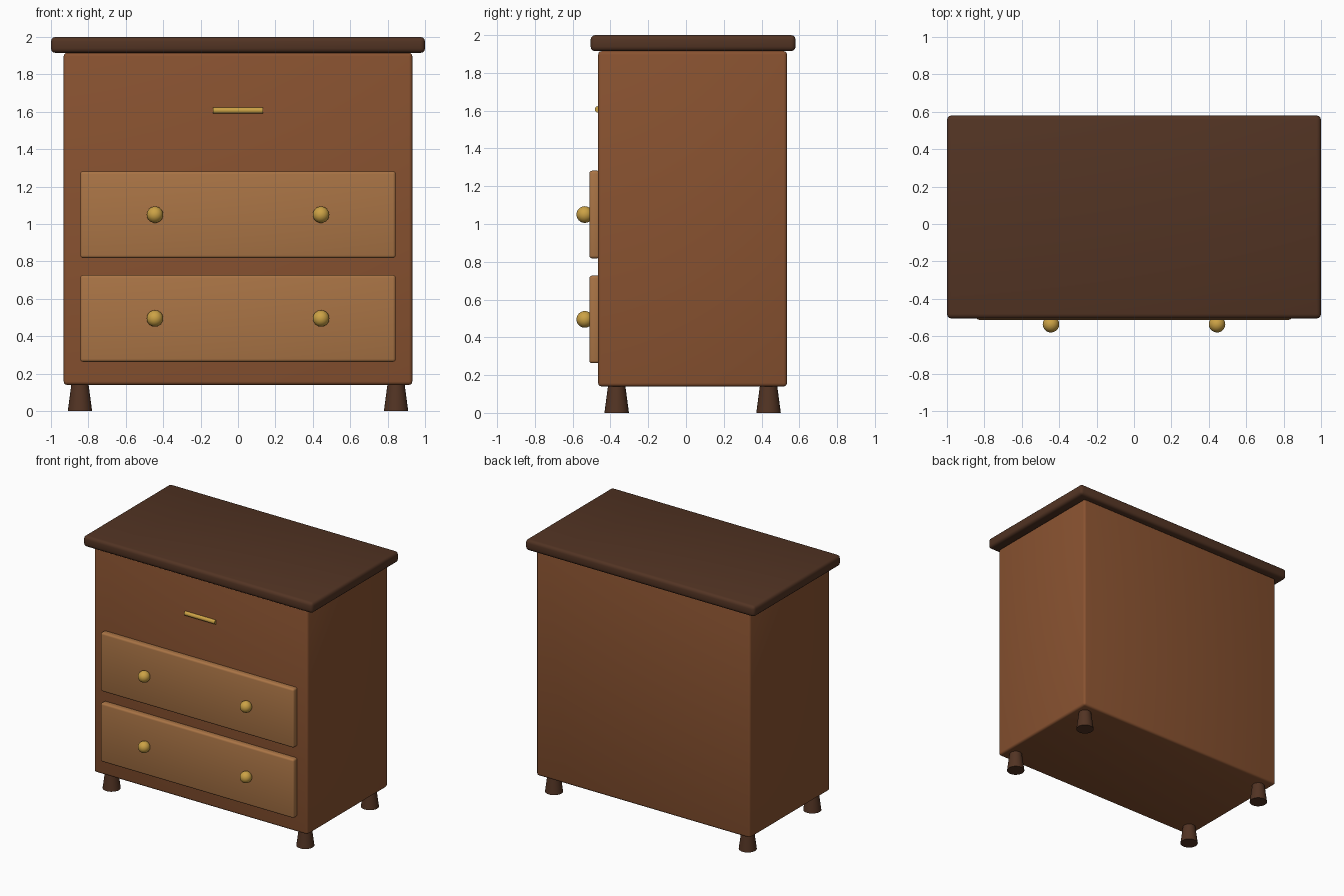
import bpy, math

if "Cube" in bpy.data.objects:
    bpy.data.objects.remove(bpy.data.objects["Cube"])


def material(name, rgb):
    m = bpy.data.materials.new(name)
    m.diffuse_color = (*rgb, 1)
    m.use_nodes = True
    m.node_tree.nodes["Principled BSDF"].inputs["Base Color"].default_value = m.diffuse_color
    return m


WOOD = material("brown_wood", (0.25, 0.085, 0.030))
DARK = material("dark_wood", (0.085, 0.034, 0.017))
LIGHT = material("light_wood", (0.40, 0.175, 0.060))
BRASS = material("brass", (0.60, 0.36, 0.06))


def finish(name, mat):
    ob = bpy.context.object
    ob.name = name
    ob.data.materials.append(mat)
    return ob


def box(name, lo, hi, mat, bevel):
    """Rounded box between two opposite corners."""
    bpy.ops.mesh.primitive_cube_add(size=1, location=[(a + b) / 2 for a, b in zip(lo, hi)])
    ob = finish(name, mat)
    ob.scale = [b - a for a, b in zip(lo, hi)]
    bpy.ops.object.transform_apply(location=False, rotation=False, scale=True)
    mod = ob.modifiers.new("rounded_edges", 'BEVEL')
    mod.width = bevel
    mod.segments = 3
    bpy.ops.object.shade_smooth()


# Cabinet and overhanging top
box("cabinet", (-0.932, -0.465, 0.14), (0.932, 0.535, 1.915), WOOD, 0.018)
box("top_board", (-1, -0.505, 1.915), (1, 0.58, 2), DARK, 0.024)

# Drawers, each with two knobs
for i, z in enumerate((0.495, 1.05)):
    box(f"drawer_{i}", (-0.843, -0.512, z - 0.232), (0.843, -0.455, z + 0.232), LIGHT, 0.015)
    for x in (-0.444, 0.444):
        bpy.ops.mesh.primitive_uv_sphere_add(segments=24, ring_count=16, radius=0.044,
                                             location=(x, -0.536, z))
        finish("knob", BRASS)
        bpy.ops.object.shade_smooth()

# Slim bar handle
bpy.ops.mesh.primitive_cylinder_add(vertices=16, radius=0.017, depth=0.265,
                                    location=(0, -0.466, 1.607),
                                    rotation=(0, math.pi / 2, 0))
finish("bar_handle", BRASS)
bpy.ops.object.shade_smooth_by_angle()

# Tapered feet
for x in (-0.845, 0.845):
    for y in (-0.367, 0.437):
        bpy.ops.mesh.primitive_cone_add(vertices=24, radius1=0.065, radius2=0.045,
                                        depth=0.15, location=(x, y, 0.075))
        finish("foot", DARK)
        bpy.ops.object.shade_smooth_by_angle()
